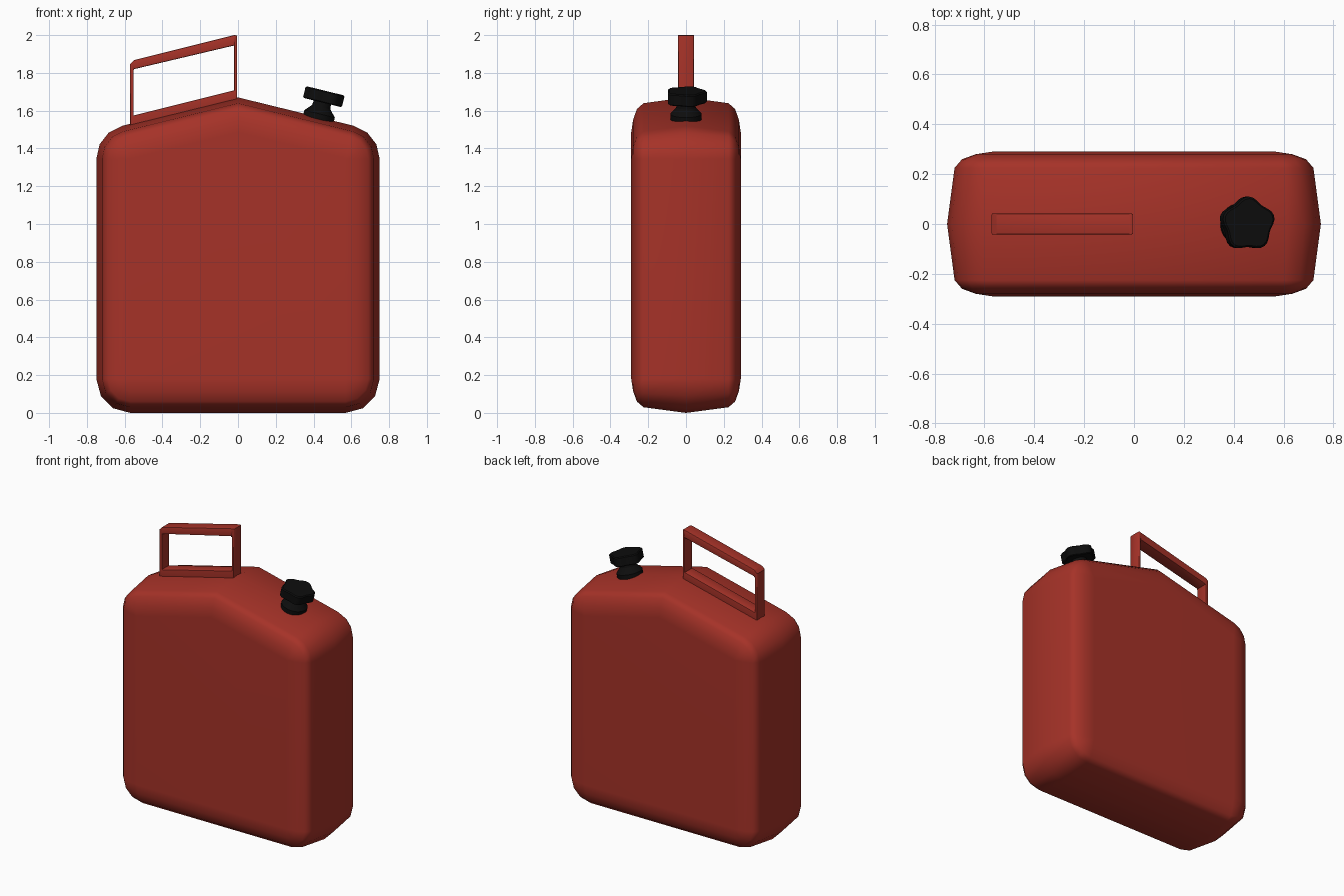
import bpy, bmesh, math
from mathutils import Matrix, Vector

if "Cube" in bpy.data.objects:
    bpy.data.objects.remove(bpy.data.objects["Cube"])


def material(name, color):
    m = bpy.data.materials.new(name)
    m.diffuse_color = (*color, 1)
    m.use_nodes = True
    m.node_tree.nodes["Principled BSDF"].inputs["Base Color"].default_value = m.diffuse_color
    return m


RED = material("red plastic", (0.38, 0.032, 0.021))
BLACK = material("black plastic", (0.004, 0.004, 0.004))


def loft(name, rings, mat, angle):
    """Skin a list of equal-length point rings and close both ends."""
    bm = bmesh.new()
    loops = [[bm.verts.new(p) for p in r] for r in rings]
    n = len(loops[0])
    for a, b in zip(loops, loops[1:]):
        for i in range(n):
            j = (i + 1) % n
            bm.faces.new((a[i], a[j], b[j], b[i]))
    bm.faces.new(loops[0])
    bm.faces.new(loops[-1])
    bmesh.ops.remove_doubles(bm, verts=bm.verts, dist=0.0005)
    bmesh.ops.recalc_face_normals(bm, faces=bm.faces)
    return finish(name, bm, mat, angle)


def finish(name, bm, mat, angle):
    me = bpy.data.meshes.new(name)
    bm.to_mesh(me)
    bm.free()
    me.materials.append(mat)
    ob = bpy.data.objects.new(name, me)
    bpy.context.collection.objects.link(ob)
    bpy.ops.object.select_all(action='DESELECT')
    ob.select_set(True)
    bpy.context.view_layer.objects.active = ob
    bpy.ops.object.shade_smooth_by_angle(angle=math.radians(angle))
    return ob


# Body: gabled outline with rounded corners, shrinking toward front and back
TILT = math.atan(0.245)


def outline(y, r):
    pts = []
    for k in range(4):                       # bottom right corner
        a = math.radians(-90 + 30 * k)
        pts.append((0.57 + r * math.cos(a), y, 0.18 + r * math.sin(a)))
    for k in range(4):                       # shoulder
        a = (math.pi / 2 - TILT) * k / 3
        pts.append((0.57 + r * math.cos(a), y, 1.345 + r * math.sin(a)))
    left = [(-x, y, z) for x, y, z in reversed(pts)]
    return pts + [(0, y, 1.485 + r / math.cos(TILT))] + left


half = [(0.29, 0), (0.28, 0.065), (0.26, 0.12), (0.225, 0.15)]
steps = [(-y, r) for y, r in half] + [(0, 0.18)] + [(y, r) for y, r in reversed(half)]
body = loft("can_body", [outline(y, r) for y, r in steps], RED, 50)
wn = body.modifiers.new("Weighted normals", 'WEIGHTED_NORMAL')
wn.keep_sharp = True

# Handle: sloping closed frame with its lower bar sunk in the shoulder
outer = [(-0.572, 1.49), (-0.572, 1.845), (-0.55, 1.868), (-0.02, 2.0), (-0.004, 1.998), (-0.004, 1.63)]
inner = [(-0.552, 1.575), (-0.552, 1.815), (-0.55, 1.82), (-0.025, 1.944), (-0.02, 1.942), (-0.02, 1.708)]
bm = bmesh.new()
grid = [[bm.verts.new((x, y, z)) for x, z in loop] for y in (-0.042, 0.042) for loop in (outer, inner)]
fo, fi, bo, bi = grid
for i in range(6):
    j = (i + 1) % 6
    for a, b in ((fo, fi), (fi, bi), (bi, bo), (bo, fo)):
        bm.faces.new((a[i], a[j], b[j], b[i]))
bmesh.ops.recalc_face_normals(bm, faces=bm.faces)
# round the long edges of the frame
long_edges = [e for e in bm.edges if abs(e.verts[0].co.y - e.verts[1].co.y) < 0.001
              and len({round(e.calc_face_angle(0), 1)} & {1.6}) and e.calc_length() > 0.1]
bmesh.ops.bevel(bm, geom=long_edges, offset=0.006, segments=2, profile=0.5, affect='EDGES')
finish("carry_handle", bm, RED, 40)

# Neck and cap share an axis square to the right-hand slope
AXIS = Matrix.Translation(Vector((0.43, 0, 1.575))) @ Matrix.Rotation(TILT, 4, 'Y')


def ring(h, r, lobe=0.0, n=40):
    pts = []
    for k in range(n):
        a = math.tau * k / n
        q = r + lobe * math.cos(5 * (a - math.pi / 2))
        pts.append(AXIS @ Vector((q * math.cos(a), q * math.sin(a), h)))
    return pts


loft("spout_neck", [ring(-0.04, 0.083), ring(0.008, 0.083), ring(0.045, 0.05), ring(0.08, 0.045)], BLACK, 30)
loft("screw_cap", [ring(0.07, 0.095, 0.008), ring(0.075, 0.101, 0.009),
                   ring(0.128, 0.101, 0.009), ring(0.134, 0.094, 0.008)], BLACK, 30)
